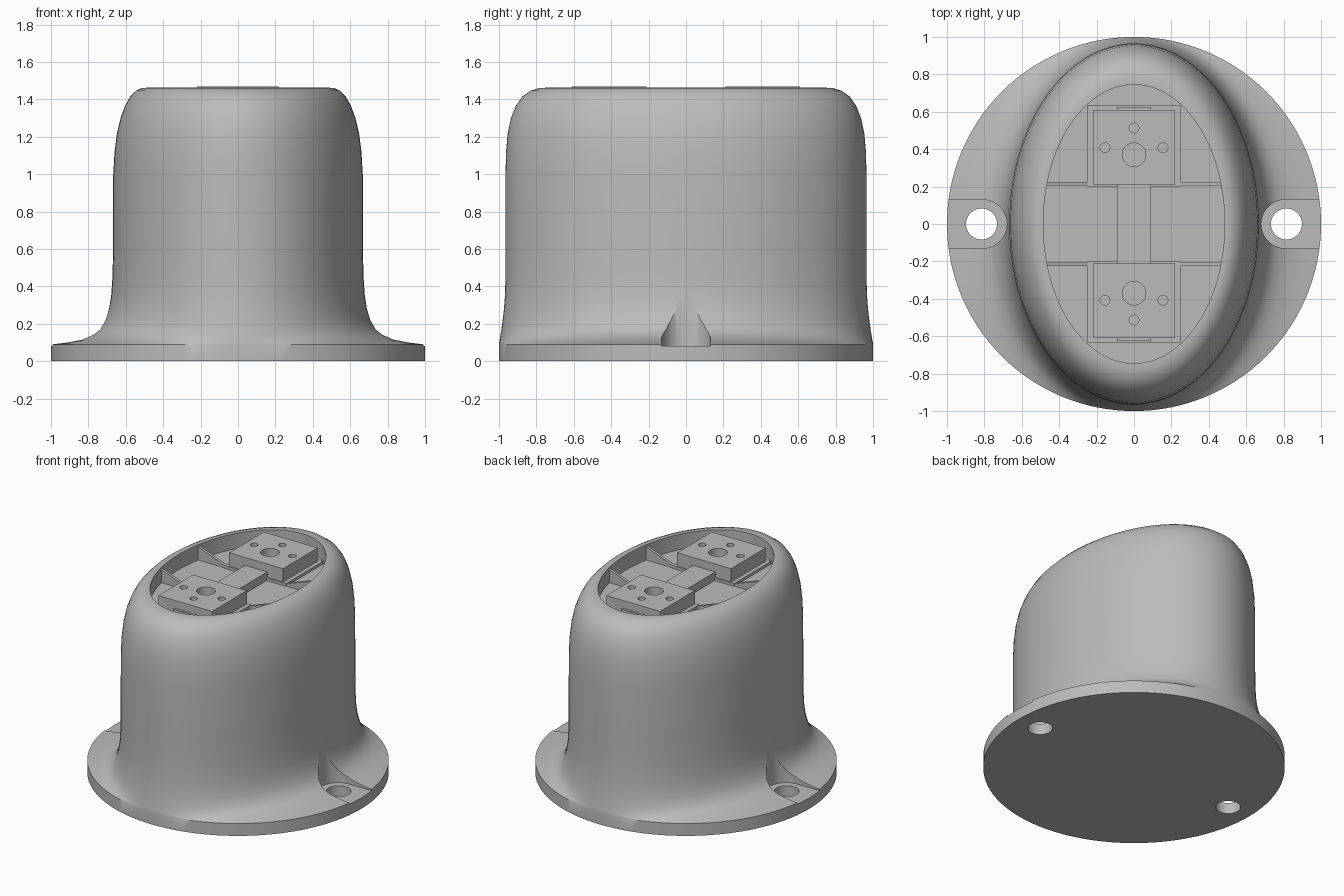
import bpy, bmesh
from math import cos, sin, pi, radians

cube = bpy.data.objects.get("Cube")
if cube:
    bpy.data.objects.remove(cube)

grey = bpy.data.materials.new("plain grey")
grey.use_nodes = True
grey.diffuse_color = (0.5, 0.5, 0.5, 1)
grey.node_tree.nodes["Principled BSDF"].inputs["Base Color"].default_value = (0.5, 0.5, 0.5, 1)

FLOOR, RIM = 1.35, 1.462


def finish(name, bm):
    bmesh.ops.recalc_face_normals(bm, faces=bm.faces)
    mesh = bpy.data.meshes.new(name)
    bm.to_mesh(mesh)
    bm.free()
    mesh.materials.append(grey)
    obj = bpy.data.objects.new(name, mesh)
    bpy.context.collection.objects.link(obj)
    return obj


def loft(name, rings):
    """Closed skin through the given rings of points."""
    bm = bmesh.new()
    loops = [[bm.verts.new(p) for p in ring] for ring in rings]
    n = len(loops[0])
    for low, high in zip(loops, loops[1:]):
        for i in range(n):
            j = (i + 1) % n
            bm.faces.new((low[i], low[j], high[j], high[i]))
    bm.faces.new(loops[0][::-1])
    bm.faces.new(loops[-1])
    return finish(name, bm)


def ellipse(a, b, z, n=128, x=0, y=0):
    return [(x + a * cos(2 * pi * i / n), y + b * sin(2 * pi * i / n), z) for i in range(n)]


def box(name, x0, x1, y0, y1, z0, z1):
    return loft(name, [[(x0, y0, z), (x1, y0, z), (x1, y1, z), (x0, y1, z)] for z in (z0, z1)])


def drill(x, y, r, z0, z1):
    return loft("drill", [ellipse(r, r, z, 40, x, y) for z in (z0, z1)])


def activate(obj):
    bpy.ops.object.select_all(action="DESELECT")
    obj.select_set(True)
    bpy.context.view_layer.objects.active = obj


def cut(obj, cutter):
    cutter.hide_render = True
    activate(obj)
    mod = obj.modifiers.new("cut", "BOOLEAN")
    mod.operation, mod.solver, mod.object = "DIFFERENCE", "EXACT", cutter
    bpy.ops.object.modifier_apply(modifier=mod.name)
    bpy.data.objects.remove(cutter)


def smooth(obj):
    activate(obj)
    bpy.ops.object.shade_smooth_by_angle(angle=radians(30))


# Housing: round flange, flared foot, oval body, rounded shoulder, sunken top
profile = [
    (1, 1, 0), (1, 1, 0.09), (0.92, 0.999, 0.1), (0.84, 0.996, 0.115),
    (0.78, 0.992, 0.14), (0.74, 0.987, 0.17), (0.71, 0.98, 0.22),
    (0.69, 0.973, 0.28), (0.678, 0.968, 0.35), (0.671, 0.965, 0.45),
    (0.668, 0.965, 0.6), (0.667, 0.965, 1.0), (0.66, 0.962, 1.12),
    (0.647, 0.953, 1.22), (0.628, 0.936, 1.3), (0.604, 0.91, 1.365),
    (0.576, 0.875, 1.415), (0.545, 0.83, 1.447), (0.515, 0.785, 1.46),
    (0.492, 0.753, RIM), (0.485, 0.745, RIM), (0.485, 0.745, FLOOR),
]
housing = loft("housing", [ellipse(*p) for p in profile])

# Screw seats and through holes on both sides of the flange
for side in (1, -1):
    arc = [pi / 2 + pi * i / 24 for i in range(25)]
    outline = [(0.81 + 0.13 * cos(t), 0.13 * sin(t)) for t in arc] + [(1.1, -0.13), (1.1, 0.13)]
    cut(housing, loft("seat_cutter", [[(side * x, y, z) for x, y in outline] for z in (0.08, 0.7)]))
    cut(housing, drill(side * 0.815, 0, 0.083, -0.1, 0.3))
smooth(housing)

# Raised bridge along the recess floor
box("centre_bridge", -0.09, 0.09, -0.625, 0.625, FLOOR - 0.02, FLOOR + 0.06)

for end, label in ((1, "back"), (-1, "front")):
    # Terminal block on a low pad, with one large and three small holes
    ys = sorted((end * 0.2, end * 0.635))
    box(label + "_pad", -0.248, 0.248, *ys, FLOOR - 0.02, FLOOR + 0.02)
    ys = sorted((end * 0.21, end * 0.61))
    block = box(label + "_block", -0.218, 0.218, *ys, FLOOR - 0.01, RIM + 0.006)
    for x, y, r in ((0, 0.37, 0.063), (0, 0.513, 0.026), (0.155, 0.408, 0.026), (-0.155, 0.408, 0.026)):
        cut(block, drill(x, end * y, r, FLOOR + 0.03, RIM + 0.1))
    smooth(block)
    # Sloping gussets from the pad to the recess wall
    for side, hand in ((1, "left"), (-1, "right")):
        tri = [(0.24, FLOOR - 0.01), (0.476, FLOOR - 0.01), (0.476, RIM - 0.012), (0.24, FLOOR + 0.015)]
        loft(f"{label}_{hand}_gusset",
             [[(side * x, end * y, z) for x, z in tri] for y in (0.205, 0.225)])
